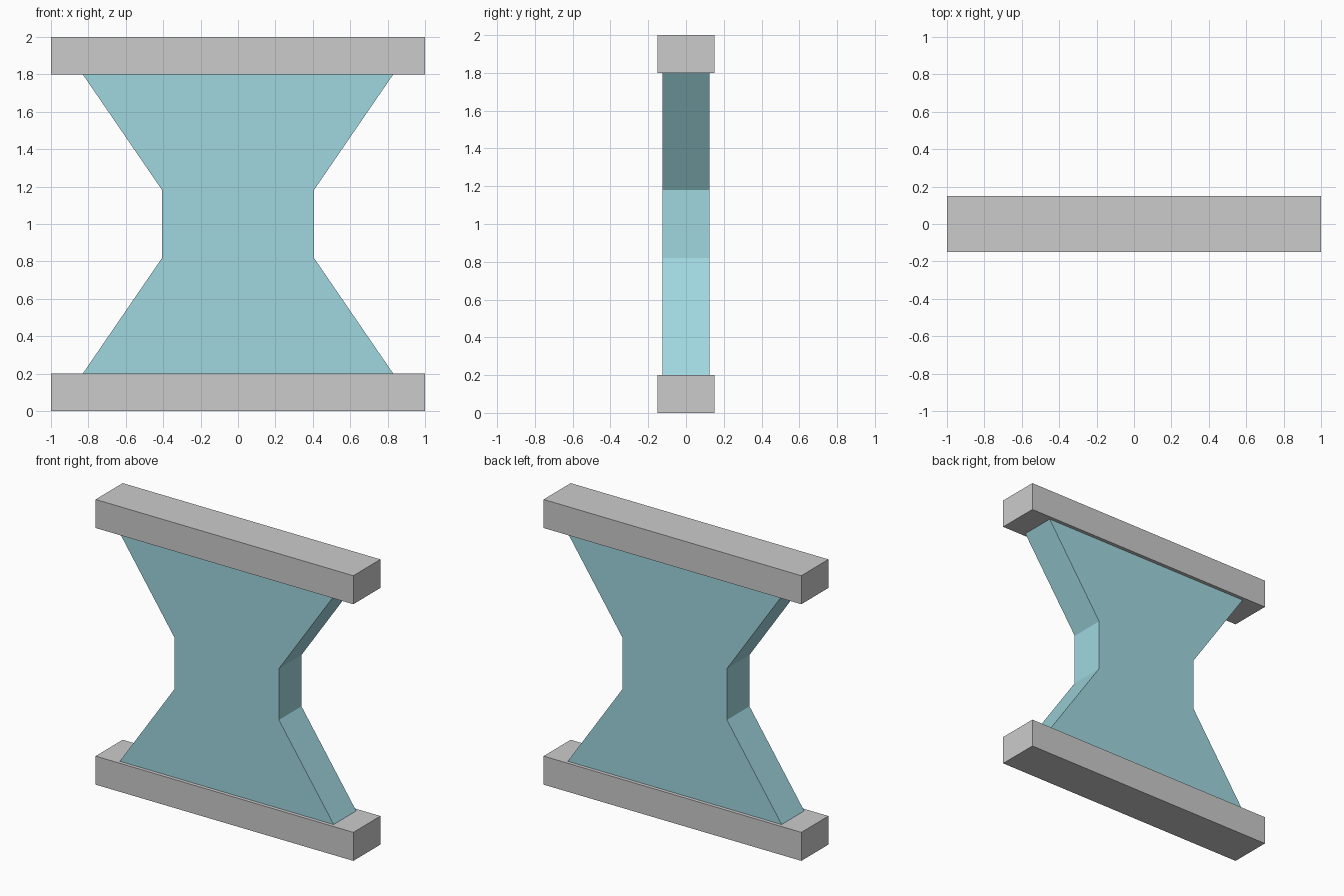
import bpy, bmesh

if "Cube" in bpy.data.objects:
    bpy.data.objects.remove(bpy.data.objects["Cube"])

# Grey end plates
def plate(name, z):
    bpy.ops.mesh.primitive_cube_add(size=1, location=(0, 0, z))
    o = bpy.context.object
    o.name = name
    o.scale = (2, 0.3, 0.2)
    bpy.ops.object.transform_apply(location=False, rotation=False, scale=True)

plate("bottom_plate", 0.1)
plate("top_plate", 1.9)

# Waisted glass body: right-hand profile mirrored, then extruded through y
half = [(0.83, 0.2), (0.405, 0.82), (0.405, 1.18), (0.83, 1.8)]
outline = half + [(-x, z) for x, z in reversed(half)]
depth = 0.25

bm = bmesh.new()
face = bm.faces.new([bm.verts.new((x, -depth / 2, z)) for x, z in outline])
ext = bmesh.ops.extrude_face_region(bm, geom=[face])
moved = [v for v in ext["geom"] if isinstance(v, bmesh.types.BMVert)]
bmesh.ops.translate(bm, verts=moved, vec=(0, depth, 0))
bmesh.ops.recalc_face_normals(bm, faces=bm.faces)
mesh = bpy.data.meshes.new("glass_body")
bm.to_mesh(mesh)
bm.free()

body = bpy.data.objects.new("glass_body", mesh)
bpy.context.collection.objects.link(body)
glass = bpy.data.materials.new("pale_blue_glass")
glass.diffuse_color = (0.35, 0.68, 0.74, 1)
glass.use_nodes = True
glass.node_tree.nodes["Principled BSDF"].inputs["Base Color"].default_value = glass.diffuse_color
mesh.materials.append(glass)
